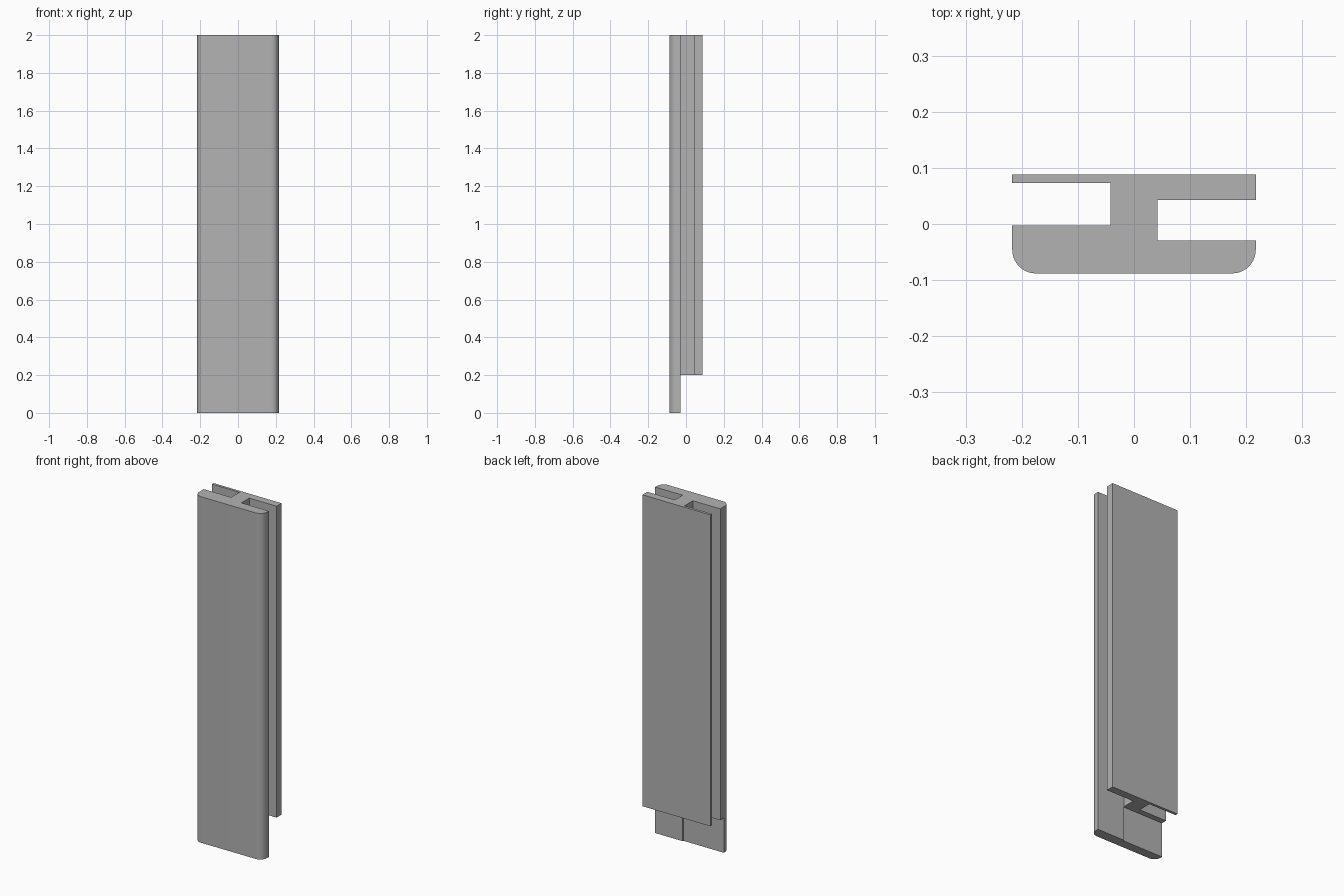
import bpy
import bmesh
import math

# Remove the default object
cube = bpy.data.objects.get("Cube")
if cube:
    bpy.data.objects.remove(cube, do_unlink=True)

grey = bpy.data.materials.new("plain grey")
grey.use_nodes = True
COLOUR = (0.45, 0.45, 0.45, 1)
grey.diffuse_color = COLOUR
grey.node_tree.nodes["Principled BSDF"].inputs["Base Color"].default_value = COLOUR


def extrude_profile(name, points, z0, z1):
    """Extrude a closed outline in plan from z0 to z1."""
    bm = bmesh.new()
    face = bm.faces.new([bm.verts.new((x, y, z0)) for x, y in points])
    out = bmesh.ops.extrude_face_region(bm, geom=[face])
    top = [v for v in out["geom"] if isinstance(v, bmesh.types.BMVert)]
    bmesh.ops.translate(bm, verts=top, vec=(0, 0, z1 - z0))
    bmesh.ops.recalc_face_normals(bm, faces=bm.faces)
    mesh = bpy.data.meshes.new(name)
    bm.to_mesh(mesh)
    bm.free()
    mesh.materials.append(grey)
    obj = bpy.data.objects.new(name, mesh)
    bpy.context.collection.objects.link(obj)
    return obj


def arc(cx, cy, r, start, end, steps=10):
    """Points along an arc, angles in degrees."""
    angles = [math.radians(start + (end - start) * i / steps) for i in range(steps + 1)]
    return [(cx + r * math.cos(a), cy + r * math.sin(a)) for a in angles]


W, FRONT, BACK, R = 0.217, -0.088, 0.088, 0.042
WEB = 0.042          # half width of the central web
SLOT = -0.029        # front wall of the narrow slot

# H-shaped section with rounded front corners and a slot on each side
section = (
    arc(-W + R, FRONT + R, R, 180, 270)
    + arc(W - R, FRONT + R, R, 270, 360)
    + [(W, SLOT), (WEB, SLOT), (WEB, 0.043), (W, 0.043), (W, BACK)]
    + [(-W, BACK), (-W, 0.073), (-WEB, 0.073), (-WEB, -0.003), (-W, -0.003)]
)
strip = extrude_profile("joining_strip", section, 0, 2)

# Cut away everything behind the front plate at the foot
notch = [(-0.3, -0.035), (WEB, -0.035), (WEB, 0), (0.3, 0), (0.3, 0.2), (-0.3, 0.2)]
cutter = extrude_profile("foot_cutter", notch, -0.1, 0.2)
cutter.hide_render = True

cut = strip.modifiers.new("foot_cut", "BOOLEAN")
cut.operation = "DIFFERENCE"
cut.solver = "EXACT"
cut.object = cutter

bpy.ops.object.select_all(action="DESELECT")
strip.select_set(True)
bpy.context.view_layer.objects.active = strip
bpy.ops.object.modifier_apply(modifier=cut.name)
bpy.data.objects.remove(cutter, do_unlink=True)

# Smooth the rounded corners only
bpy.ops.object.shade_smooth_by_angle(angle=math.radians(30))
